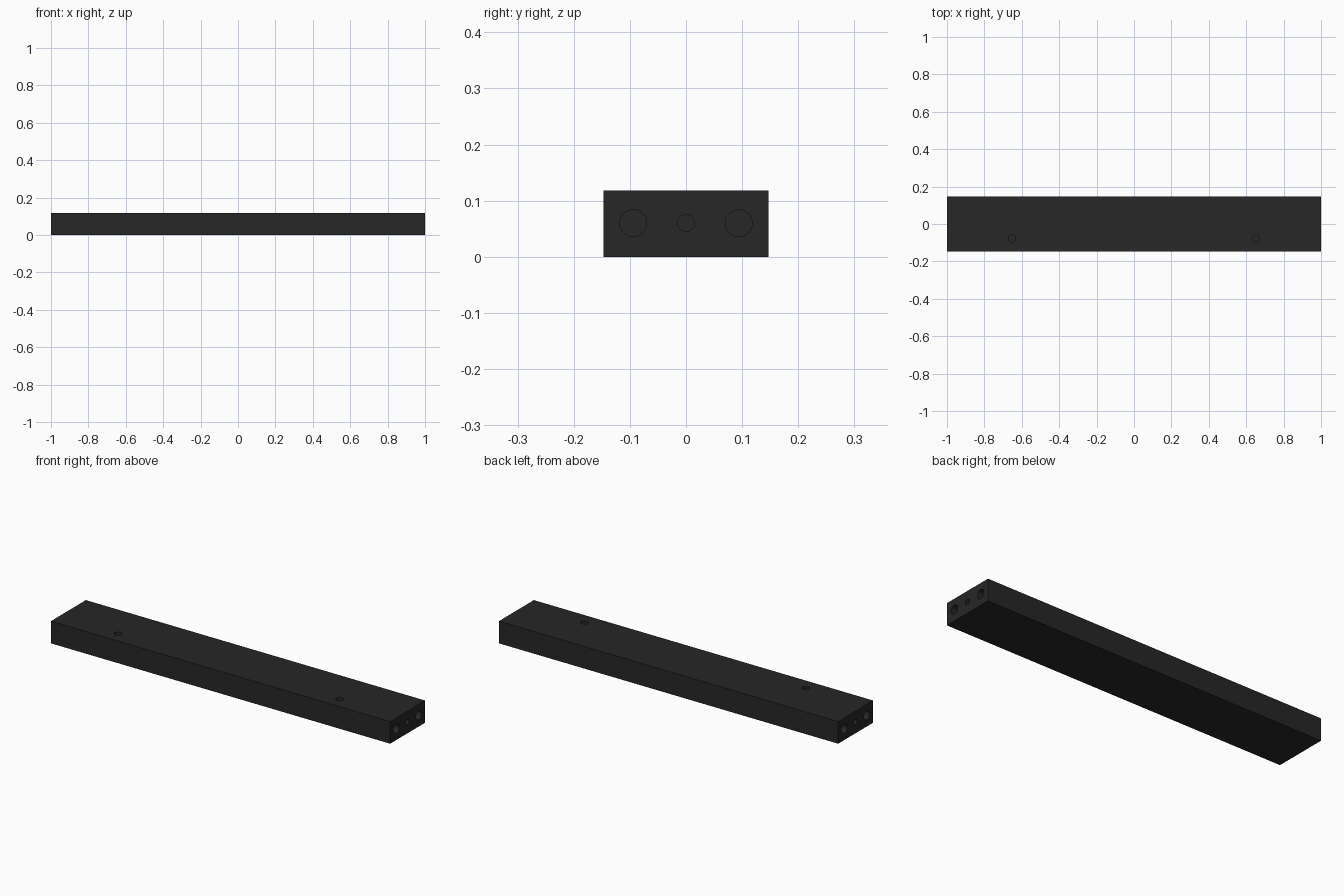
import bpy
from math import pi

if "Cube" in bpy.data.objects:
    bpy.data.objects.remove(bpy.data.objects["Cube"])

L, W, H = 2.0, 0.294, 0.118


def drill(name, loc, radius, depth, rot=(0, 0, 0)):
    """Hidden cylinder, half inside the rail, so its depth is measured from the face."""
    bpy.ops.mesh.primitive_cylinder_add(vertices=32, radius=radius, depth=2 * depth,
                                        location=loc, rotation=rot)
    cutter = bpy.context.object
    cutter.name = name
    return cutter


# Rectangular rail
bpy.ops.mesh.primitive_cube_add(size=1, location=(0, 0, H / 2))
rail = bpy.context.object
rail.name = "rail"
rail.scale = (L, W, H)
bpy.ops.object.transform_apply(location=True, rotation=False, scale=True)

# Dowel and screw holes in both ends, screw holes in the top
cutters = []
for side in (-1, 1):
    for y, r, depth in ((-0.094, 0.024, 0.15), (0, 0.015, 0.18), (0.094, 0.024, 0.15)):
        cutters.append(drill("end_hole_cutter", (side * L / 2, y, 0.06), r, depth, (0, pi / 2, 0)))
    cutters.append(drill("top_hole_cutter", (side * 0.653, -0.078, H), 0.019, 0.07))

for cutter in cutters:
    mod = rail.modifiers.new("hole", 'BOOLEAN')
    mod.operation = 'DIFFERENCE'
    mod.solver = 'EXACT'
    mod.object = cutter
bpy.context.view_layer.objects.active = rail
for mod in list(rail.modifiers):
    bpy.ops.object.modifier_apply(modifier=mod.name)
for cutter in cutters:
    bpy.data.objects.remove(cutter)

# Smooth hole walls, sharp edges
bpy.ops.object.select_all(action='DESELECT')
rail.select_set(True)
bpy.ops.object.shade_smooth_by_angle()

# Black finish
black = bpy.data.materials.new("black_finish")
black.diffuse_color = (0.02, 0.02, 0.02, 1)
black.use_nodes = True
black.node_tree.nodes["Principled BSDF"].inputs["Base Color"].default_value = black.diffuse_color
rail.data.materials.clear()
rail.data.materials.append(black)
